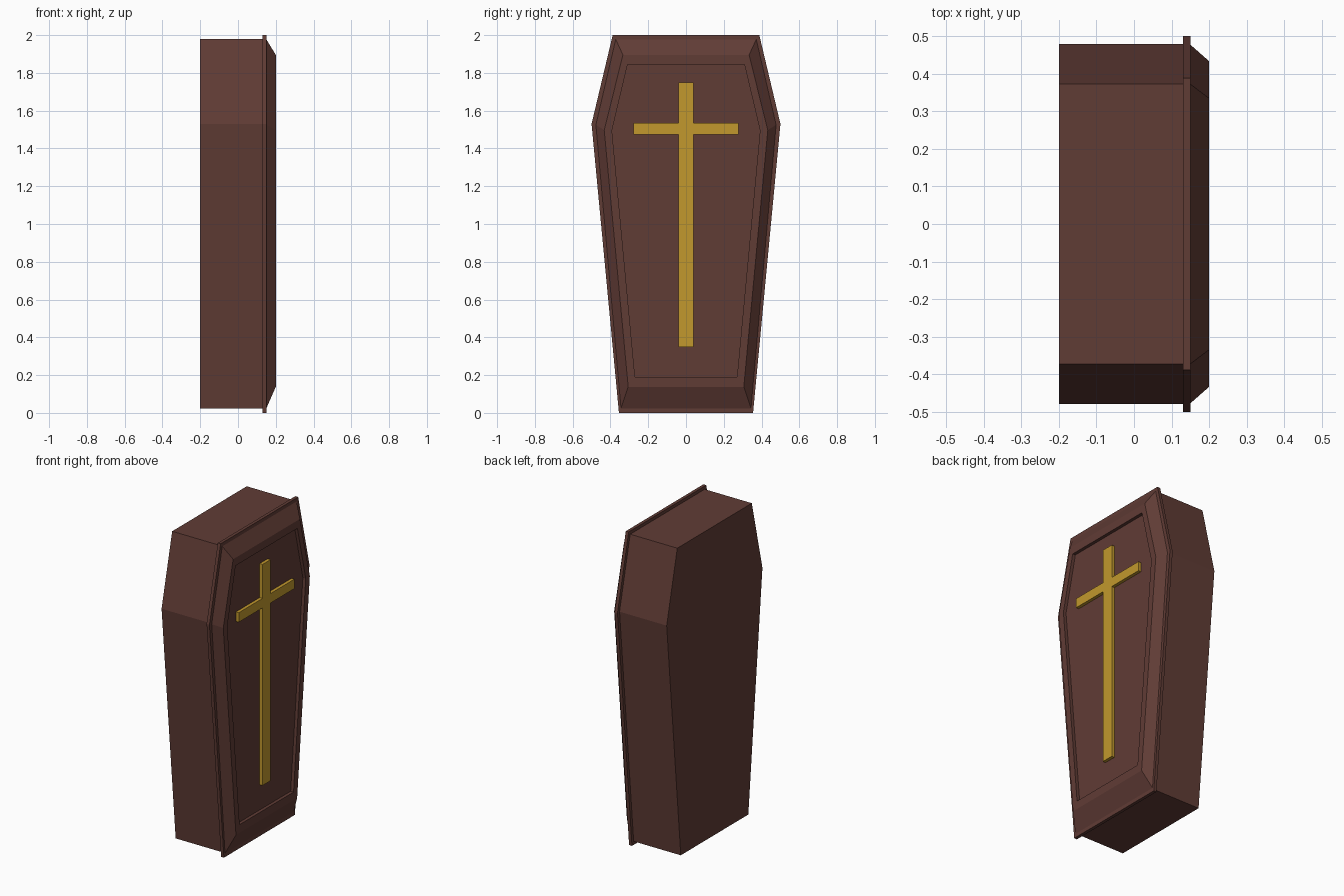
import bpy, bmesh

if "Cube" in bpy.data.objects:
    bpy.data.objects.remove(bpy.data.objects["Cube"])


def material(name, rgb):
    m = bpy.data.materials.new(name)
    m.diffuse_color = (*rgb, 1.0)
    m.use_nodes = True
    m.node_tree.nodes["Principled BSDF"].inputs["Base Color"].default_value = m.diffuse_color
    return m


wood = material("dark brown wood", (0.118, 0.045, 0.036))
gold = material("gold", (0.54, 0.315, 0.026))


def ring(x, bottom, middle, top):
    """Mirrored outline at depth x; each argument is (half width, height)."""
    right = [bottom, middle, top]
    return ([(x, y, z) for y, z in right] +
            [(x, -y, z) for y, z in reversed(right)])


def loft(name, rings, mat):
    """Join successive outlines with side faces and cap both ends."""
    bm = bmesh.new()
    loops = [[bm.verts.new(p) for p in r] for r in rings]
    n = len(loops[0])
    for a, b in zip(loops, loops[1:]):
        for i in range(n):
            j = (i + 1) % n
            bm.faces.new((a[i], a[j], b[j], b[i]))
    bm.faces.new(list(reversed(loops[0])))
    bm.faces.new(loops[-1])
    me = bpy.data.meshes.new(name)
    bm.to_mesh(me)
    bm.free()
    me.materials.append(mat)
    ob = bpy.data.objects.new(name, me)
    bpy.context.collection.objects.link(ob)
    return ob


# Box: six-sided body
body = ((0.338, 0.022), (0.479, 1.53), (0.373, 1.98))
loft("coffin_body", [ring(-0.2, *body), ring(0.13, *body)], wood)

# Lid: thin flange, bevelled border and recessed panel
flange = ((0.355, 0.0), (0.5, 1.53), (0.388, 2.0))
border = ((0.344, 0.024), (0.477, 1.525), (0.372, 1.978))
front = ((0.306, 0.138), (0.433, 1.497), (0.334, 1.895))
panel = ((0.27, 0.19), (0.392, 1.495), (0.309, 1.845))
loft("coffin_lid", [ring(0.13, *flange), ring(0.15, *flange),
                    ring(0.15, *border), ring(0.2, *front),
                    ring(0.2, *panel), ring(0.18, *panel)], wood)

# Cross: one twelve-sided outline, raised from the panel
half = [(0.04, 0.35), (0.04, 1.475), (0.278, 1.475),
        (0.278, 1.535), (0.04, 1.535), (0.04, 1.75)]
outline = half + [(-y, z) for y, z in reversed(half)]
loft("cross", [[(x, y, z) for y, z in outline] for x in (0.178, 0.2)], gold)
